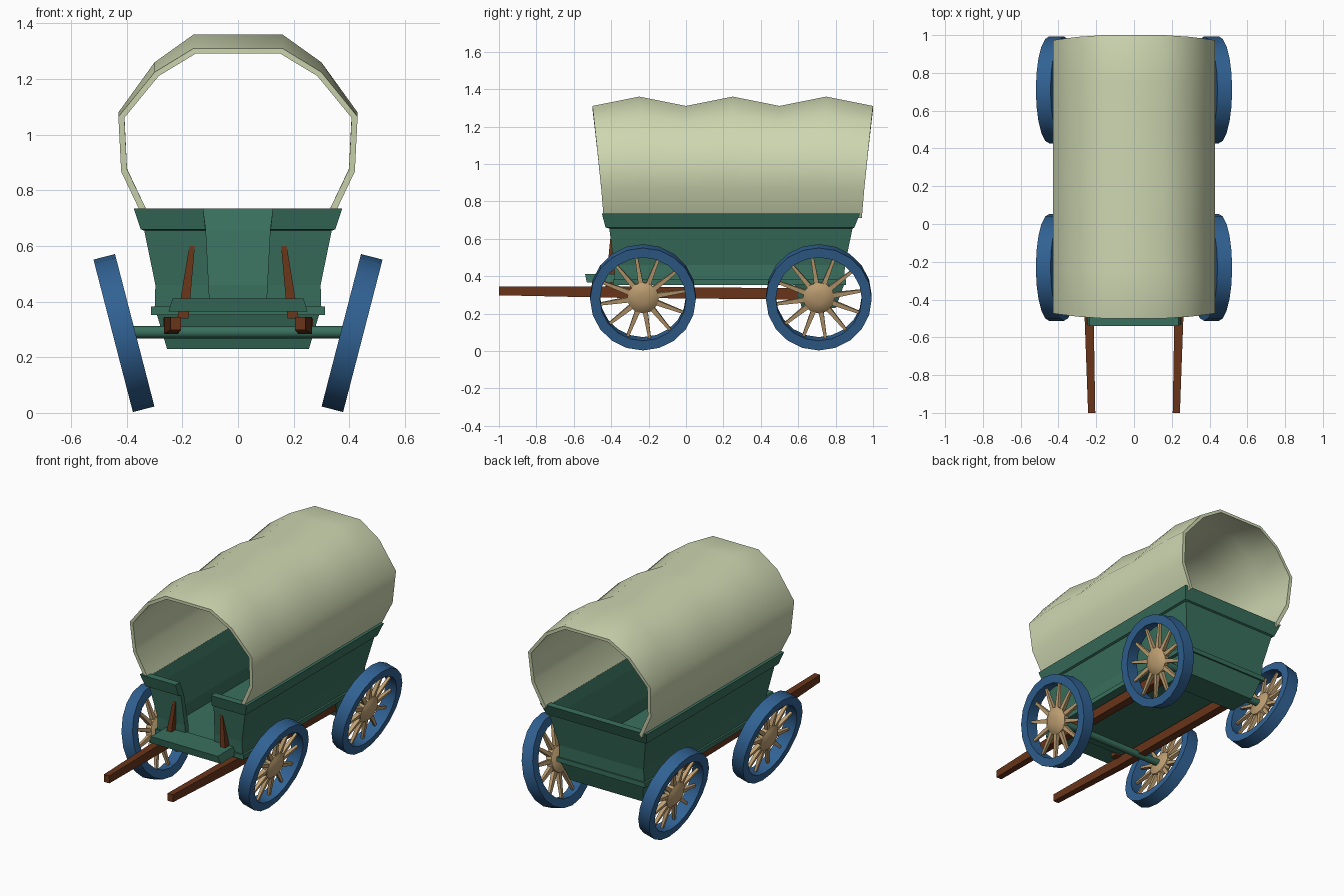
import bpy, bmesh, math
from mathutils import Matrix, Vector

if "Cube" in bpy.data.objects:
    bpy.data.objects.remove(bpy.data.objects["Cube"])


def material(name, rgb):
    m = bpy.data.materials.new(name)
    m.diffuse_color = (*rgb, 1)
    m.use_nodes = True
    m.node_tree.nodes["Principled BSDF"].inputs["Base Color"].default_value = m.diffuse_color
    return m


GREEN = material("green_paint", (0.04, 0.16, 0.11))
CANVAS = material("canvas", (0.62, 0.68, 0.44))
BLUE = material("blue_paint", (0.03, 0.12, 0.29))
BROWN = material("dark_wood", (0.14, 0.035, 0.01))
TAN = material("light_wood", (0.52, 0.35, 0.17))


def finish(name, bm, mat, mirror=False, smooth=None):
    bmesh.ops.recalc_face_normals(bm, faces=bm.faces)
    me = bpy.data.meshes.new(name)
    bm.to_mesh(me)
    bm.free()
    me.materials.append(mat)
    ob = bpy.data.objects.new(name, me)
    bpy.context.collection.objects.link(ob)
    if smooth:
        me.shade_smooth()
        me.set_sharp_from_angle(angle=math.radians(smooth))
    if mirror:
        mod = ob.modifiers.new("mirror", "MIRROR")
        mod.use_mirror_merge = False
    return ob


def add_loft(bm, rings, loop=False, matrix=Matrix()):
    """Skin closed rings; loop joins last to first, otherwise cap the ends."""
    vs = [[bm.verts.new(matrix @ Vector(p)) for p in r] for r in rings]
    n = len(vs[0])
    pairs = list(zip(vs, vs[1:])) + ([(vs[-1], vs[0])] if loop else [])
    for a, b in pairs:
        for i in range(n):
            j = (i + 1) % n
            bm.faces.new((a[i], a[j], b[j], b[i]))
    if not loop:
        bm.faces.new(vs[0])
        bm.faces.new(vs[-1])


def rect_z(x0, x1, y0, y1, z):
    return [(x0, y0, z), (x1, y0, z), (x1, y1, z), (x0, y1, z)]


def rect_y(x0, x1, z0, z1, y):
    return [(x0, y, z0), (x1, y, z0), (x1, y, z1), (x0, y, z1)]


def loft(name, rings, mat, mirror=False, smooth=None):
    bm = bmesh.new()
    add_loft(bm, rings)
    return finish(name, bm, mat, mirror, smooth)


# Wagon body: one wall section swept around the plan, open at the doorway
section = [  # half width, front y, back y, z, half doorway
    (.30, -.38, .845, .36, .10), (.297, -.385, .85, .46, .105),
    (.337, -.41, .89, .655, .115), (.35, -.43, .90, .66, .117),
    (.375, -.45, .93, .735, .125), (.335, -.405, .885, .735, .125),
    (.31, -.38, .86, .655, .115), (.265, -.35, .815, .46, .105),
    (.265, -.35, .815, .36, .10)]
path = [lambda h, f, b, z, d: (-d, f, z), lambda h, f, b, z, d: (-h, f, z),
        lambda h, f, b, z, d: (-h, b, z), lambda h, f, b, z, d: (h, b, z),
        lambda h, f, b, z, d: (h, f, z), lambda h, f, b, z, d: (d, f, z)]
loft("wagon_body", [[p(*s) for s in section] for p in path], GREEN)

# Floor, footboard and rear underbody block
loft("floor", [rect_z(-.312, .312, -.39, .855, .352),
               rect_z(-.312, .312, -.39, .855, .382)], GREEN)
loft("footboard", [rect_z(-.25, .25, -.53, -.37, .365),
                   rect_z(-.235, .235, -.54, -.37, .412)], GREEN)
loft("rear_underbody", [rect_z(-.255, .255, .62, .80, .23),
                        rect_z(-.292, .292, .58, .845, .355)], GREEN)

# Canvas cover: rippled along y, arched in x
half = [(.345, .71), (.42, .87), (.43, 1.08), (.30, 1.26), (.16, 1.36)]
arch = half + [(-x, z) for x, z in reversed(half)]


def cover_point(x, z, i, inner):
    w = max(0, (z - .73) / .63)
    dip = .05 * w * w * (i % 2 == 0)
    front, back = -.44 - .06 * w, .94 + .06 * w
    y = front + (back - front) * i / 6
    z -= dip
    if inner:
        x, z = x * .95, 1 + (z - 1) * .94
    return (x, y, z)


loft("canvas_cover", [[cover_point(x, z, i, False) for i in range(7)] +
                      [cover_point(x, z, i, True) for i in reversed(range(7))]
                      for x, z in arch], CANVAS, smooth=50)

# Shafts and the braces beside the doorway
loft("shaft", [rect_y(.205, .243, .298, .345, -1),
               rect_y(.215, .265, .285, .345, -.4),
               rect_y(.215, .27, .275, .335, .62)], BROWN, mirror=True)
loft("front_brace", [rect_z(.178, .218, -.43, -.38, .34),
                     rect_z(.155, .175, -.405, -.385, .60)], BROWN, mirror=True)


def circle_x(x, r, n):
    return [(x, r * math.sin(2 * math.pi * k / n), r * math.cos(2 * math.pi * k / n))
            for k in range(n)]


# Wheels, tilted outward at the top, with axles
for label, y in (("front", -.23), ("rear", .71)):
    place = Matrix.Translation((.41, y, .287)) @ Matrix.Rotation(math.radians(14.5), 4, 'Y')

    bm = bmesh.new()
    add_loft(bm, [circle_x(x, r, 20) for x, r in
                  ((-.04, .283), (.04, .283), (.04, .23), (-.04, .23))], True, place)
    finish(label + "_wheel_rim", bm, BLUE, True, 30)

    bm = bmesh.new()
    add_loft(bm, [circle_x(x, r, 12) for x, r in
                  ((-.035, .045), (-.02, .08), (.015, .085), (.032, .06), (.038, .025))],
             False, place)
    finish(label + "_wheel_hub", bm, TAN, True, 40)

    bm = bmesh.new()
    for k in range(12):
        turn = place @ Matrix.Rotation(2 * math.pi * (k + .3) / 12, 4, 'X')
        add_loft(bm, [rect_z(-a, a, -a, a, z) for a, z in ((.014, .06), (.007, .24))],
                 False, turn)
    finish(label + "_wheel_spokes", bm, TAN, True)

    loft(label + "_axle", [circle_x(x, .022, 10) and
                           [(px, py + y, pz + .29) for px, py, pz in circle_x(x, .022, 10)]
                           for x in (-.40, .40)], GREEN, smooth=40)
